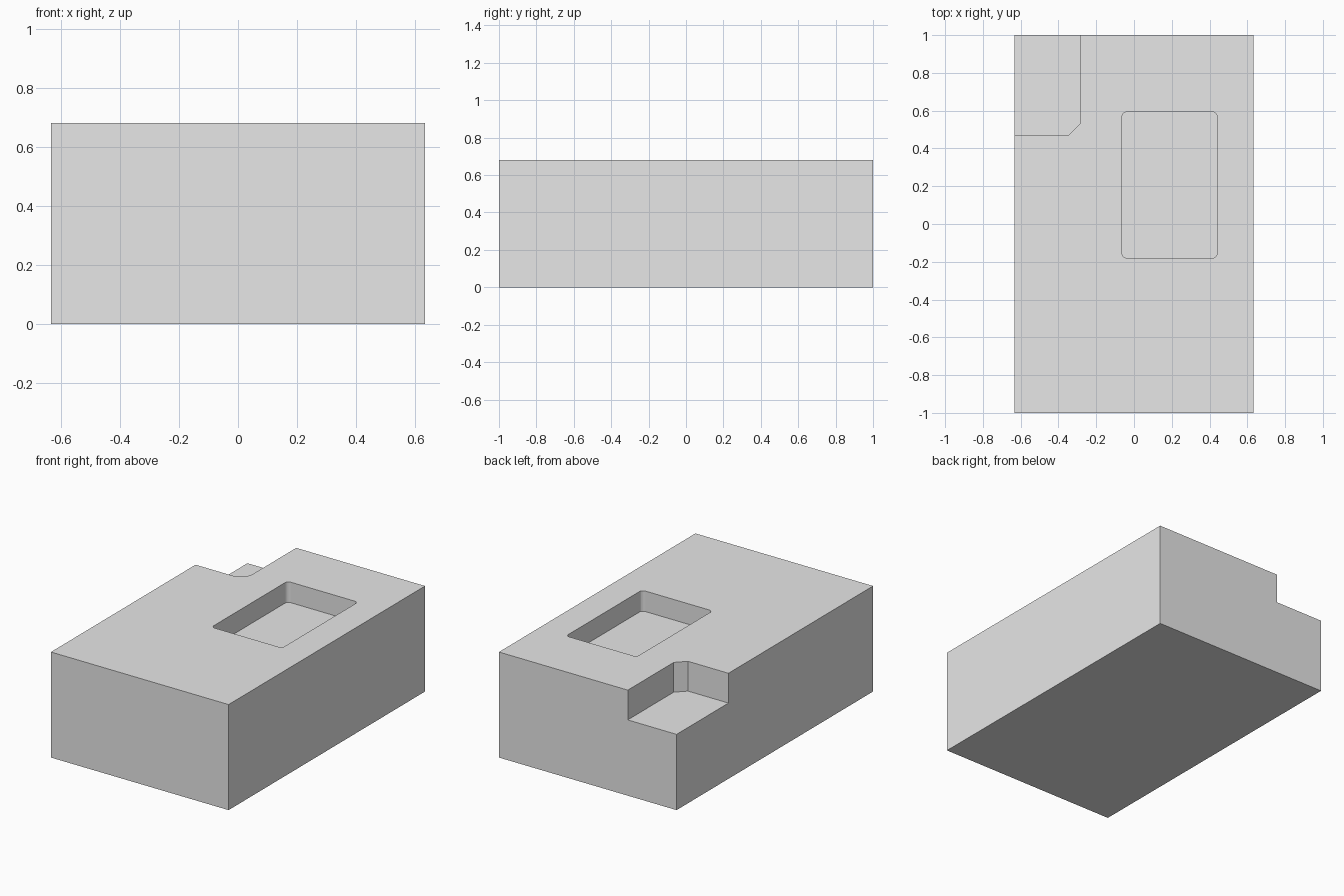
import bpy
import bmesh
from math import cos, sin, pi

if "Cube" in bpy.data.objects:
    bpy.data.objects.remove(bpy.data.objects["Cube"], do_unlink=True)

HALF_W, HALF_L, HEIGHT = 0.633, 1.0, 0.68
NOTCH_FLOOR, POCKET_FLOOR = 0.488, 0.548
ABOVE = HEIGHT + 0.2

grey = bpy.data.materials.new("plain grey")
grey.use_nodes = True
colour = (0.8, 0.8, 0.8, 1)
grey.diffuse_color = colour
grey.node_tree.nodes["Principled BSDF"].inputs["Base Color"].default_value = colour


def prism(name, outline, bottom, top):
    """Extrude a counter-clockwise outline between two heights."""
    bm = bmesh.new()
    base = bm.faces.new([bm.verts.new((x, y, bottom)) for x, y in outline])
    grown = bmesh.ops.extrude_face_region(bm, geom=[base], use_keep_orig=True)
    moved = [v for v in grown["geom"] if isinstance(v, bmesh.types.BMVert)]
    bmesh.ops.translate(bm, verts=moved, vec=(0, 0, top - bottom))
    bmesh.ops.recalc_face_normals(bm, faces=bm.faces)
    mesh = bpy.data.meshes.new(name)
    bm.to_mesh(mesh)
    bm.free()
    mesh.materials.append(grey)
    obj = bpy.data.objects.new(name, mesh)
    bpy.context.collection.objects.link(obj)
    return obj


def rectangle(x0, x1, y0, y1):
    return [(x0, y0), (x1, y0), (x1, y1), (x0, y1)]


def rounded_rectangle(x0, x1, y0, y1, radius, steps=6):
    points = []
    centres = rectangle(x0 + radius, x1 - radius, y0 + radius, y1 - radius)
    for corner, (cx, cy) in enumerate(centres):
        for i in range(steps + 1):
            a = pi + (corner + i / steps) * pi / 2
            points.append((cx + radius * cos(a), cy + radius * sin(a)))
    return points


def cut(target, cutter):
    """Subtract the cutter from the target, then discard it."""
    cutter.hide_render = True
    mod = target.modifiers.new(cutter.name, 'BOOLEAN')
    mod.operation = 'DIFFERENCE'
    mod.solver = 'EXACT'
    mod.object = cutter
    bpy.context.view_layer.objects.active = target
    bpy.ops.object.modifier_apply(modifier=mod.name)
    bpy.data.objects.remove(cutter, do_unlink=True)


# Solid block
block = prism("block", rectangle(-HALF_W, HALF_W, -HALF_L, HALF_L), 0, HEIGHT)

# Stepped notch in the back corner, with a chamfered inner corner
nx, ny, chamfer = -0.285, 0.472, 0.06
out_x, out_y = -HALF_W - 0.1, HALF_L + 0.1
notch = [(out_x, ny), (nx - chamfer, ny), (nx, ny + chamfer),
         (nx, out_y), (out_x, out_y)]
cut(block, prism("corner_notch", notch, NOTCH_FLOOR, ABOVE))

# Rectangular pocket with rounded corners in the top
pocket = rounded_rectangle(-0.063, 0.44, -0.18, 0.593, 0.025)
cut(block, prism("top_pocket", pocket, POCKET_FLOOR, ABOVE))
